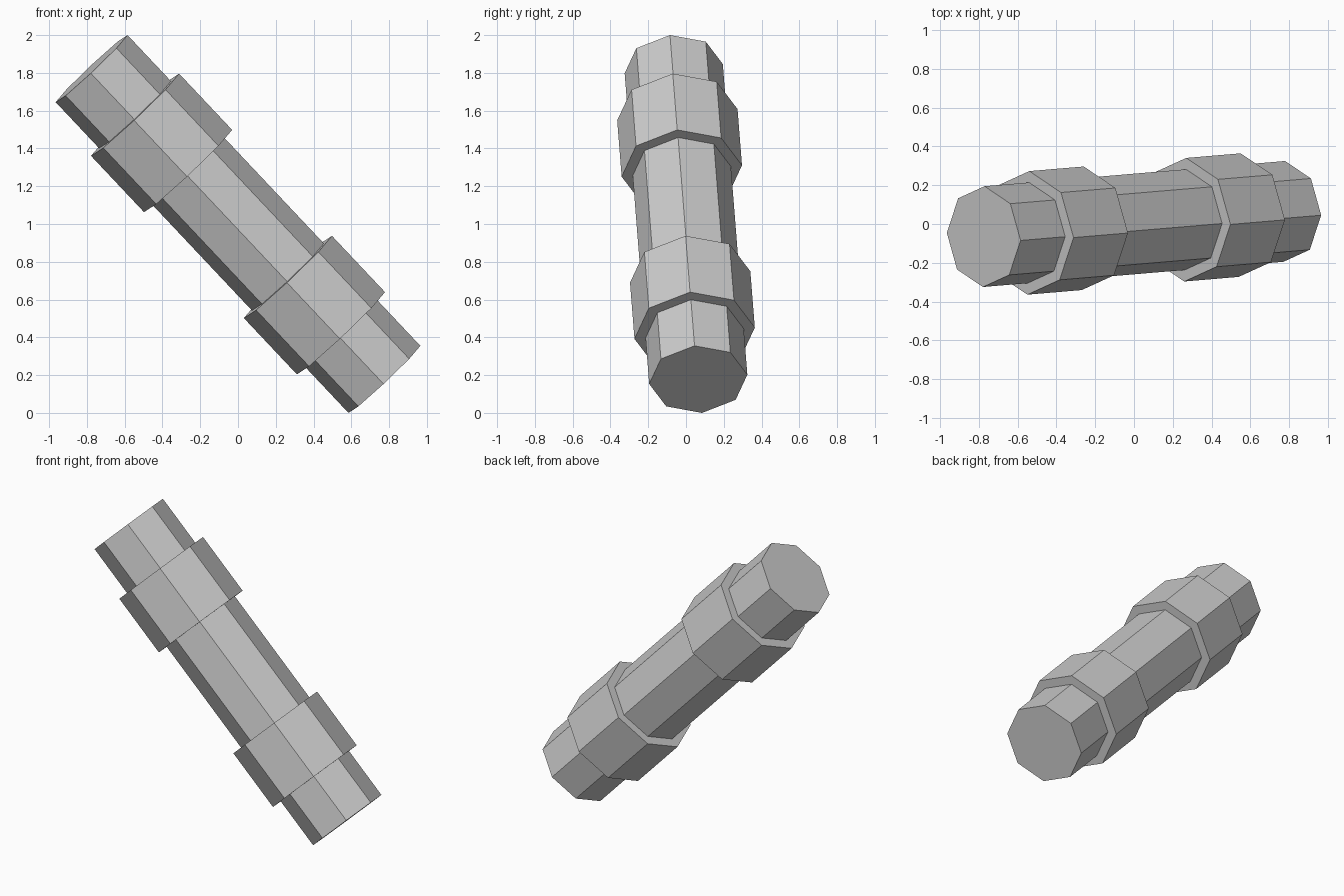
import bpy
from mathutils import Matrix, Vector

if "Cube" in bpy.data.objects:
    bpy.data.objects.remove(bpy.data.objects["Cube"])

# Tilted frame: shaft axis, and the direction of one octagon corner
axis = Vector((1.55, 0.13, -1.645)).normalized()
corner = Vector((0.19, -0.02, 0.18))
corner = (corner - axis * corner.dot(axis)).normalized()
side = axis.cross(corner)
tilt = Matrix((corner, side, axis)).transposed().to_4x4()
centre = Vector((0, 0, 1))


def octagon_prism(name, radius, start, end):
    """Eight-sided prism between two distances along the tilted axis."""
    bpy.ops.mesh.primitive_cylinder_add(vertices=8, radius=radius, depth=end - start)
    obj = bpy.context.object
    obj.name = name
    obj.matrix_world = Matrix.Translation(centre + axis * (start + end) / 2) @ tilt
    return obj


# Long shaft
octagon_prism("shaft", 0.261, -1.132, 1.132)

# Two thicker collars, mirrored about the middle
octagon_prism("upper_collar", 0.32, -0.796, -0.386)
octagon_prism("lower_collar", 0.32, 0.386, 0.796)
